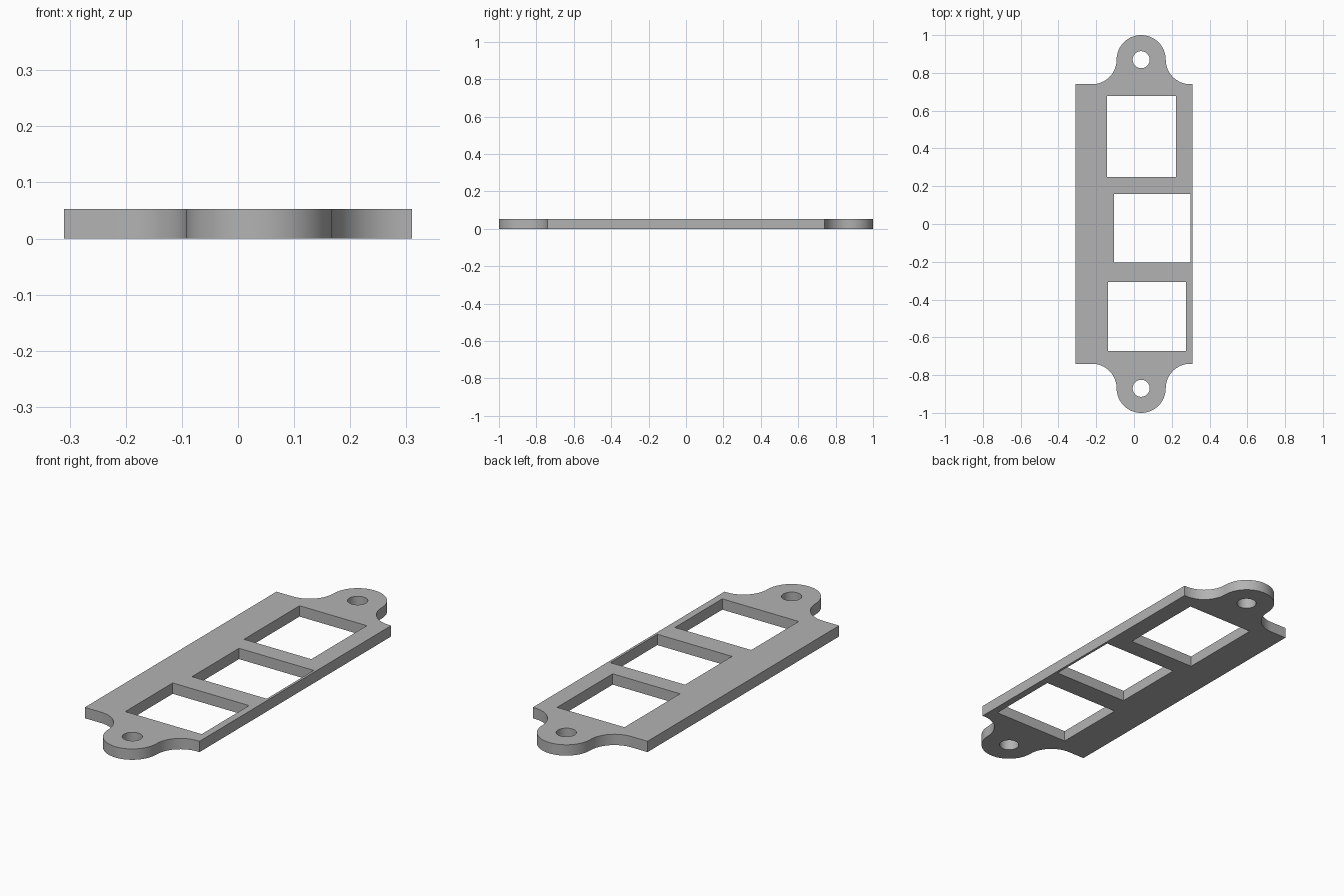
import bpy, bmesh, math

if "Cube" in bpy.data.objects:
    bpy.data.objects.remove(bpy.data.objects["Cube"])

THICK = 0.053
HALF_W, HALF_L = 0.31, 0.74       # main plate
CX, CY, R = 0.038, 0.87, 0.13     # mounting ear centre and radius
HOLE_R = 0.045


def arc(cx, cy, r, a0, a1, n):
    """Points on an arc, angles in degrees."""
    return [(cx + r * math.cos(math.radians(a0 + (a1 - a0) * i / n)),
             cy + r * math.sin(math.radians(a0 + (a1 - a0) * i / n)))
            for i in range(n + 1)]


# Upper half of the outline: corner, concave fillet, round ear, fillet, corner
upper = [(HALF_W, HALF_L)]
upper += arc(CX + 2 * R, CY, R, 270, 180, 16)
upper += arc(CX, CY, R, 0, 180, 32)[1:]
upper += arc(CX - 2 * R, CY, R, 0, -90, 16)[1:]
upper += [(-HALF_W, HALF_L)]
outline = upper + [(x, -y) for x, y in reversed(upper)]

# Screw holes and the three windows (x0, x1, y0, y1)
loops = [outline]
for s in (1, -1):
    loops.append(arc(CX, s * CY, HOLE_R, 0, 360, 40)[:-1])
for x0, x1, y0, y1 in ((-0.142, 0.222, 0.249, 0.678),
                       (-0.106, 0.298, -0.204, 0.159),
                       (-0.138, 0.275, -0.673, -0.307)):
    loops.append([(x0, y0), (x1, y0), (x1, y1), (x0, y1)])

# Fill the profile and extrude it into a plate
bm = bmesh.new()
edges = []
for pts in loops:
    vs = [bm.verts.new((x, y, 0)) for x, y in pts]
    edges += [bm.edges.new((vs[i - 1], vs[i])) for i in range(len(vs))]
bmesh.ops.triangle_fill(bm, use_beauty=True, use_dissolve=False, edges=edges)
ext = bmesh.ops.extrude_face_region(bm, geom=bm.faces[:], use_keep_orig=True)
for g in ext["geom"]:
    if isinstance(g, bmesh.types.BMVert):
        g.co.z = THICK
bmesh.ops.recalc_face_normals(bm, faces=bm.faces[:])
mesh = bpy.data.meshes.new("mounting_plate")
bm.to_mesh(mesh)
bm.free()

plate = bpy.data.objects.new("mounting_plate", mesh)
bpy.context.collection.objects.link(plate)
grey = bpy.data.materials.new("grey")
grey.diffuse_color = (0.45, 0.45, 0.45, 1)
grey.use_nodes = True
grey.node_tree.nodes["Principled BSDF"].inputs["Base Color"].default_value = grey.diffuse_color
mesh.materials.append(grey)

# Smooth the curved walls, keep the rims sharp
bpy.context.view_layer.objects.active = plate
plate.select_set(True)
bpy.ops.object.shade_smooth_by_angle(angle=math.radians(30))
